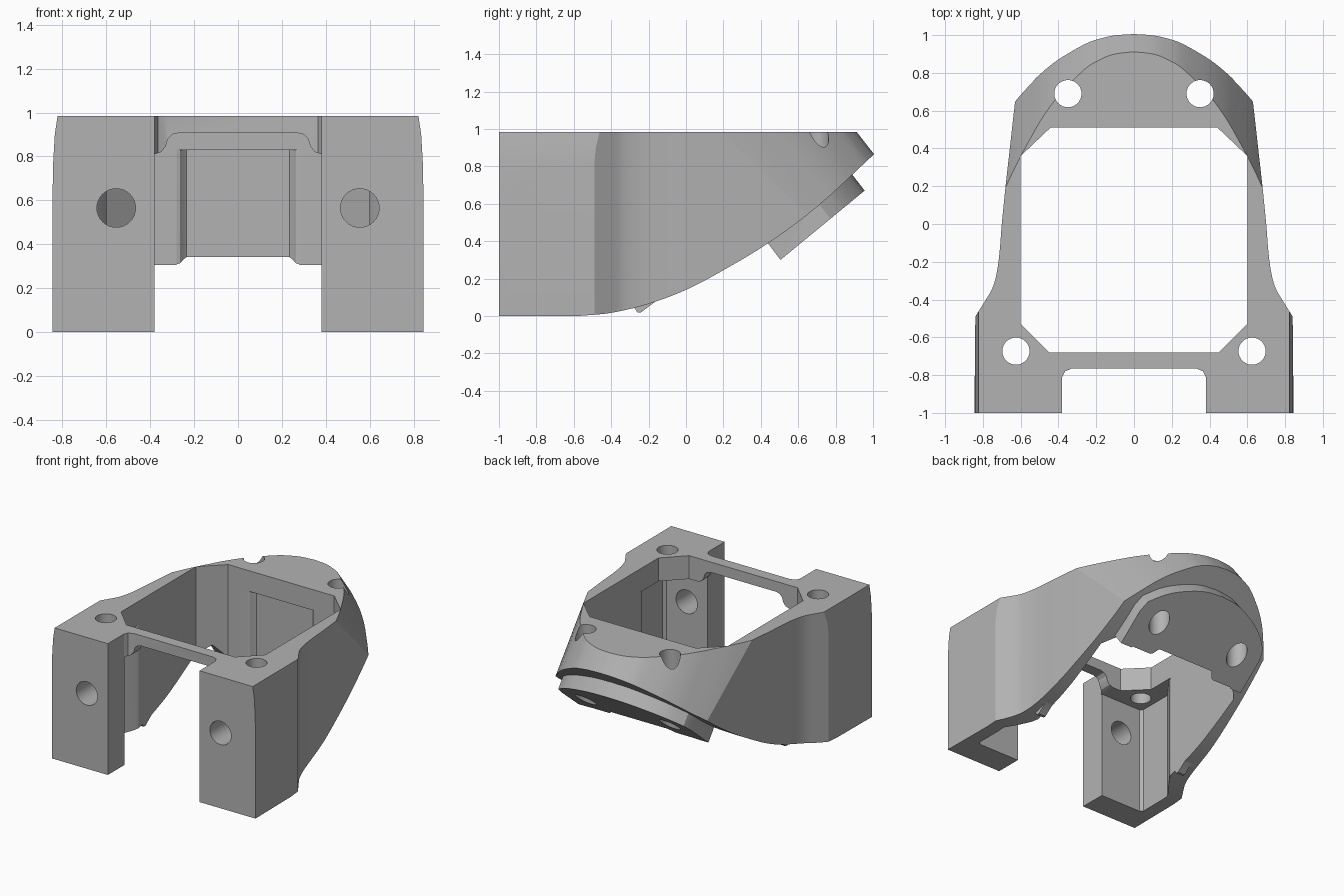
import bpy, bmesh, math
from mathutils import Vector

cube = bpy.data.objects.get("Cube")
if cube:
    bpy.data.objects.remove(cube, do_unlink=True)

grey = bpy.data.materials.new("plain_grey")
grey.use_nodes = True
colour = (0.45, 0.45, 0.45, 1)
grey.diffuse_color = colour
grey.node_tree.nodes["Principled BSDF"].inputs["Base Color"].default_value = colour

TOP = 0.985
LEAN = 0.78  # backward drift of the rear wall per unit of depth


def mirrored(half):
    return half + [(-x, y) for x, y in reversed(half) if x > 1e-6]


def smooth(pts, steps=5):
    """Catmull-Rom curve through a few points."""
    p = [Vector(q) for q in pts]
    p = [2 * p[0] - p[1]] + p + [2 * p[-1] - p[-2]]
    out = []
    for a, b, c, d in zip(p, p[1:], p[2:], p[3:]):
        for i in range(steps):
            t = i / steps
            v = 0.5 * (2 * b + (c - a) * t + (2 * a - 5 * b + 4 * c - d) * t**2
                       + (3 * b - a - 3 * c + d) * t**3)
            out.append((v.x, v.y))
    return out + [tuple(pts[-1])]


def prism(name, pts, axis, lo, hi, lean=0):
    """Extrude an outline along an axis; lean shears a z prism in y."""
    place = {
        "x": lambda a, b, h: (h, a, b),
        "y": lambda a, b, h: (a, h, b),
        "z": lambda a, b, h: (a, b + lean * (TOP - h), h),
    }[axis]
    bm = bmesh.new()
    rings = [[bm.verts.new(place(a, b, h)) for a, b in pts] for h in (lo, hi)]
    n = len(pts)
    bm.faces.new(rings[0])
    bm.faces.new(rings[1])
    for i in range(n):
        j = (i + 1) % n
        bm.faces.new((rings[0][i], rings[0][j], rings[1][j], rings[1][i]))
    bmesh.ops.recalc_face_normals(bm, faces=bm.faces)
    mesh = bpy.data.meshes.new(name)
    bm.to_mesh(mesh)
    bm.free()
    mesh.materials.append(grey)
    ob = bpy.data.objects.new(name, mesh)
    bpy.context.collection.objects.link(ob)
    return ob


def disc(cx, cy, r, n=32):
    return [(cx + r * math.cos(i * math.tau / n), cy + r * math.sin(i * math.tau / n))
            for i in range(n)]


def combine(target, tool, mode):
    tool.hide_render = True
    bpy.context.view_layer.objects.active = target
    mod = target.modifiers.new(mode, "BOOLEAN")
    mod.operation = mode
    mod.solver = "EXACT"
    mod.object = tool
    bpy.ops.object.modifier_apply(modifier=mod.name)
    bpy.data.objects.remove(tool, do_unlink=True)


# Outer housing: plan, side, front and leaning rear outlines intersected
side = [(0.845, -1), (0.84, -0.49)] + smooth(
    [(0.79, -0.41), (0.75, -0.34), (0.725, -0.25), (0.71, -0.13), (0.7, 0), (0.68, 0.2)]
) + [(0.625, 0.69), (0.575, 1.15)]
body = prism("housing", mirrored(side), "z", 0, TOP)

belly = smooth([(-0.58, 0), (-0.4, 0.017), (-0.2, 0.065), (0, 0.14), (0.2, 0.245),
                (0.44, 0.39), (0.7, 0.583), (1, 0.86)])
combine(body, prism("side_cut", [(-1, 0)] + belly + [(1.2, 1.05), (1.2, 1.2), (-1, 1.2)],
                    "x", -1, 1), "INTERSECT")

flank = [(0.846, -0.1), (0.846, 0.6), (0.842, 0.78), (0.835, 0.9), (0.82, 1.0)]
combine(body, prism("flank_cut", mirrored(flank), "y", -1.1, 1.3), "INTERSECT")

arc = smooth([(0, 0.912), (0.1, 0.9), (0.18, 0.87), (0.26, 0.82), (0.39, 0.69),
              (0.48, 0.57), (0.55, 0.45), (0.62, 0.32), (0.677, 0.2)])
combine(body, prism("rear_cut", mirrored(arc + [(0.78, 0), (1.1, -0.6), (1.1, -2.5)]),
                    "z", -0.1, TOP + 0.1, LEAN), "INTERSECT")

# Rear boss standing proud of the sloped underside
boss_arc = smooth([(0, 0.71), (0.15, 0.69), (0.3, 0.62), (0.42, 0.53), (0.52, 0.41)])
boss = prism("boss", mirrored(boss_arc + [(0.54, 0.3), (0.54, -1)]), "z", 0, 0.9, LEAN)
combine(boss, prism("boss_side", [(0.4, 0.8), (0.43, 0.4), (0.505, 0.3), (1.02, 0.724),
                                  (0.85, 0.9), (0.5, 0.9)], "x", -1, 1), "INTERSECT")
combine(body, boss, "UNION")

# Small feet on the inner side walls
for s in (-1, 1):
    foot = prism("foot", [(-0.29, 0.3), (-0.28, 0.05), (-0.26, 0.02), (-0.24, 0.02),
                          (-0.16, 0.08), (-0.16, 0.3)], "x", *sorted((s * 0.59, s * 0.66)))
    combine(body, foot, "UNION")

# Top opening, leg pockets and rear recess
octagon = mirrored([(0.45, -0.68), (0.6, -0.53), (0.6, 0.36), (0.44, 0.512)])
combine(body, prism("opening", octagon, "z", -0.2, 1.2), "DIFFERENCE")
pocket = mirrored([(0.72, -0.8), (0.74, -0.78), (0.74, -0.52), (0.62, -0.36), (0.59, -0.3)])
combine(body, prism("pocket", pocket, "z", -0.2, 0.81), "DIFFERENCE")
recess = mirrored([(0.28, 0.4), (0.28, 0.515), (0.265, 0.52), (0.25, 0.54), (0.235, 0.555)])
combine(body, prism("recess", recess, "z", -0.2, 0.83), "DIFFERENCE")

# Front gap between the legs, leaving a flared cross bar
notch = mirrored([(0.38, -1.2), (0.38, -0.81), (0.365, -0.78), (0.33, -0.765)])
combine(body, prism("notch", notch, "z", -0.2, 1.2), "DIFFERENCE")
gap = mirrored([(0.38, -0.2), (0.38, 0.81), (0.35, 0.82), (0.33, 0.845), (0.32, 0.88),
                (0.3, 0.9), (0.27, 0.907)])
combine(body, prism("gap", gap, "y", -1.2, -0.5), "DIFFERENCE")

# Screw holes
for s in (-1, 1):
    for x, y in ((0.625, -0.673), (0.35, 0.69)):
        combine(body, prism("screw_hole", disc(s * x, y, 0.072), "z", -0.2, 1.2), "DIFFERENCE")
    combine(body, prism("leg_hole", disc(s * 0.555, 0.565, 0.088), "y", -1.2, -0.7),
            "DIFFERENCE")

bpy.ops.object.select_all(action="DESELECT")
body.select_set(True)
bpy.context.view_layer.objects.active = body
bpy.ops.object.shade_smooth_by_angle(angle=math.radians(25))
